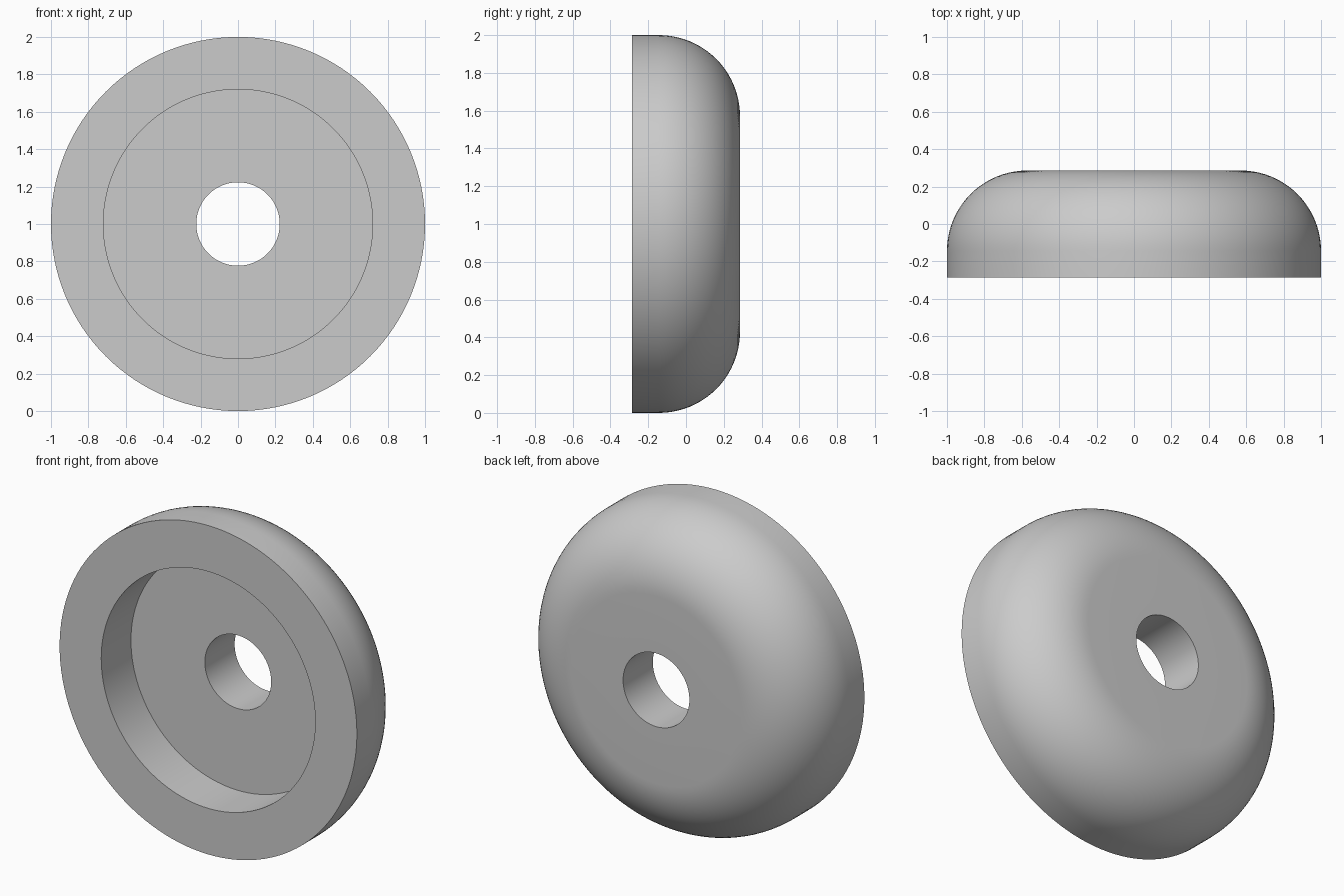
import bpy
import bmesh
from math import sin, cos, pi, radians
from mathutils import Vector, Matrix

cube = bpy.data.objects.get("Cube")
if cube:
    bpy.data.objects.remove(cube, do_unlink=True)

# Plain grey finish
grey = bpy.data.materials.new("light grey")
grey.use_nodes = True
colour = (0.6, 0.6, 0.6, 1)
grey.diffuse_color = colour
grey.node_tree.nodes["Principled BSDF"].inputs["Base Color"].default_value = colour

# Main sizes
HALF = 0.286
OUTER = 1.0
RECESS = 0.72
BORE = 0.223
FILLET = 0.43
SEGMENTS = 128
ARC_STEPS = 20

# Cross-section as (radius, y): bore, recess, front rim, side, rounded back
profile = [(BORE, HALF), (BORE, 0), (RECESS, 0), (RECESS, -HALF), (OUTER, -HALF)]
for i in range(ARC_STEPS + 1):
    a = pi / 2 * i / ARC_STEPS
    profile.append((OUTER - FILLET + FILLET * cos(a),
                    HALF - FILLET + FILLET * sin(a)))

# Revolve the closed section around the front-back axis
bm = bmesh.new()
verts = [bm.verts.new((r, y, 0)) for r, y in profile]
edges = [bm.edges.new((v, verts[(i + 1) % len(verts)])) for i, v in enumerate(verts)]
bmesh.ops.spin(bm, geom=verts + edges, cent=(0, 0, 0), axis=(0, 1, 0),
               angle=2 * pi, steps=SEGMENTS, use_merge=True)
bmesh.ops.remove_doubles(bm, verts=bm.verts, dist=0.0001)
bmesh.ops.recalc_face_normals(bm, faces=bm.faces)
bmesh.ops.translate(bm, verts=bm.verts, vec=Vector((0, 0, OUTER)))

mesh = bpy.data.meshes.new("rounded_cap")
bm.to_mesh(mesh)
bm.free()
mesh.materials.append(grey)
cap = bpy.data.objects.new("rounded_cap", mesh)
bpy.context.collection.objects.link(cap)

# Smooth the curved walls, keep the rims crisp
bpy.ops.object.select_all(action="DESELECT")
cap.select_set(True)
bpy.context.view_layer.objects.active = cap
bpy.ops.object.shade_smooth_by_angle(angle=radians(30))
